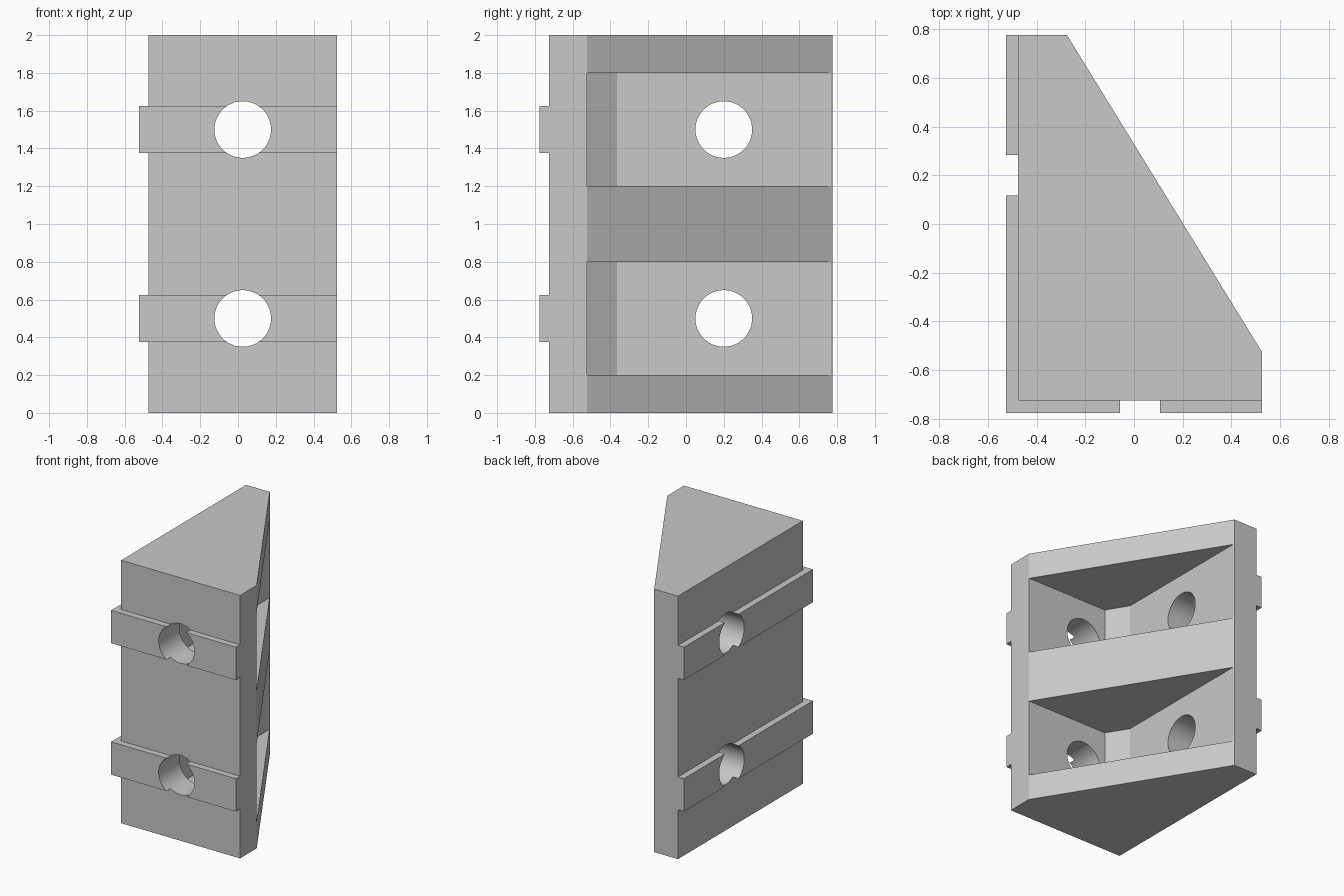
import bpy, bmesh, math
from mathutils import Matrix

if "Cube" in bpy.data.objects:
    bpy.data.objects.remove(bpy.data.objects["Cube"], do_unlink=True)

grey = bpy.data.materials.new("plain grey")
grey.use_nodes = True
colour = (0.58, 0.58, 0.58, 1)
grey.diffuse_color = colour
grey.node_tree.nodes["Principled BSDF"].inputs["Base Color"].default_value = colour


def finish(name, bm):
    bmesh.ops.recalc_face_normals(bm, faces=bm.faces)
    mesh = bpy.data.meshes.new(name)
    bm.to_mesh(mesh)
    bm.free()
    mesh.materials.append(grey)
    ob = bpy.data.objects.new(name, mesh)
    bpy.context.collection.objects.link(ob)
    return ob


def prism(name, outline, low, high):
    bm = bmesh.new()
    base = bm.faces.new([bm.verts.new((x, y, low)) for x, y in outline])
    top = bmesh.ops.extrude_face_region(bm, geom=[base])["geom"]
    verts = [v for v in top if isinstance(v, bmesh.types.BMVert)]
    bmesh.ops.translate(bm, verts=verts, vec=(0, 0, high - low))
    return finish(name, bm)


def rod(name, centre, axis, length):
    bm = bmesh.new()
    turn = Matrix.Rotation(math.pi / 2, 4, axis)
    bmesh.ops.create_cone(bm, cap_ends=True, segments=48, radius1=0.15, radius2=0.15,
                          depth=length, matrix=Matrix.Translation(centre) @ turn)
    return finish(name, bm)


def combine(target, tool, operation):
    mod = target.modifiers.new(tool.name, "BOOLEAN")
    mod.operation, mod.object, mod.solver = operation, tool, "EXACT"
    bpy.context.view_layer.objects.active = target
    bpy.ops.object.modifier_apply(modifier=mod.name)
    bpy.data.objects.remove(tool, do_unlink=True)


# Wedge-shaped bracket body
bracket = prism("corner_bracket", [(-0.475, -0.725), (0.525, -0.725), (0.525, -0.525),
                                   (-0.275, 0.775), (-0.475, 0.775)], 0, 2)

rib = [(-0.525, -0.775), (0.525, -0.775), (0.525, -0.7),
       (-0.45, -0.7), (-0.45, 0.775), (-0.525, 0.775)]
pocket = [(-0.27, -0.365), (-0.172, -0.524), (0.9, -0.524), (0.9, 1.2), (-0.27, 1.2)]

for z in (0.5, 1.5):
    # Locating rib that wraps the outside corner
    combine(bracket, prism("locating_rib", rib, z - 0.125, z + 0.125), "UNION")
    # Pocket opening through the sloping face
    combine(bracket, prism("pocket", pocket, z - 0.3, z + 0.3), "DIFFERENCE")
    # Bolt holes through the front and side walls
    combine(bracket, rod("front_hole", (0.025, -0.7, z), "X", 0.5), "DIFFERENCE")
    combine(bracket, rod("side_hole", (-0.4, 0.2, z), "Y", 0.5), "DIFFERENCE")

bpy.ops.object.select_all(action="DESELECT")
bracket.select_set(True)
bpy.context.view_layer.objects.active = bracket
bpy.ops.object.shade_smooth_by_angle(angle=math.radians(25))
